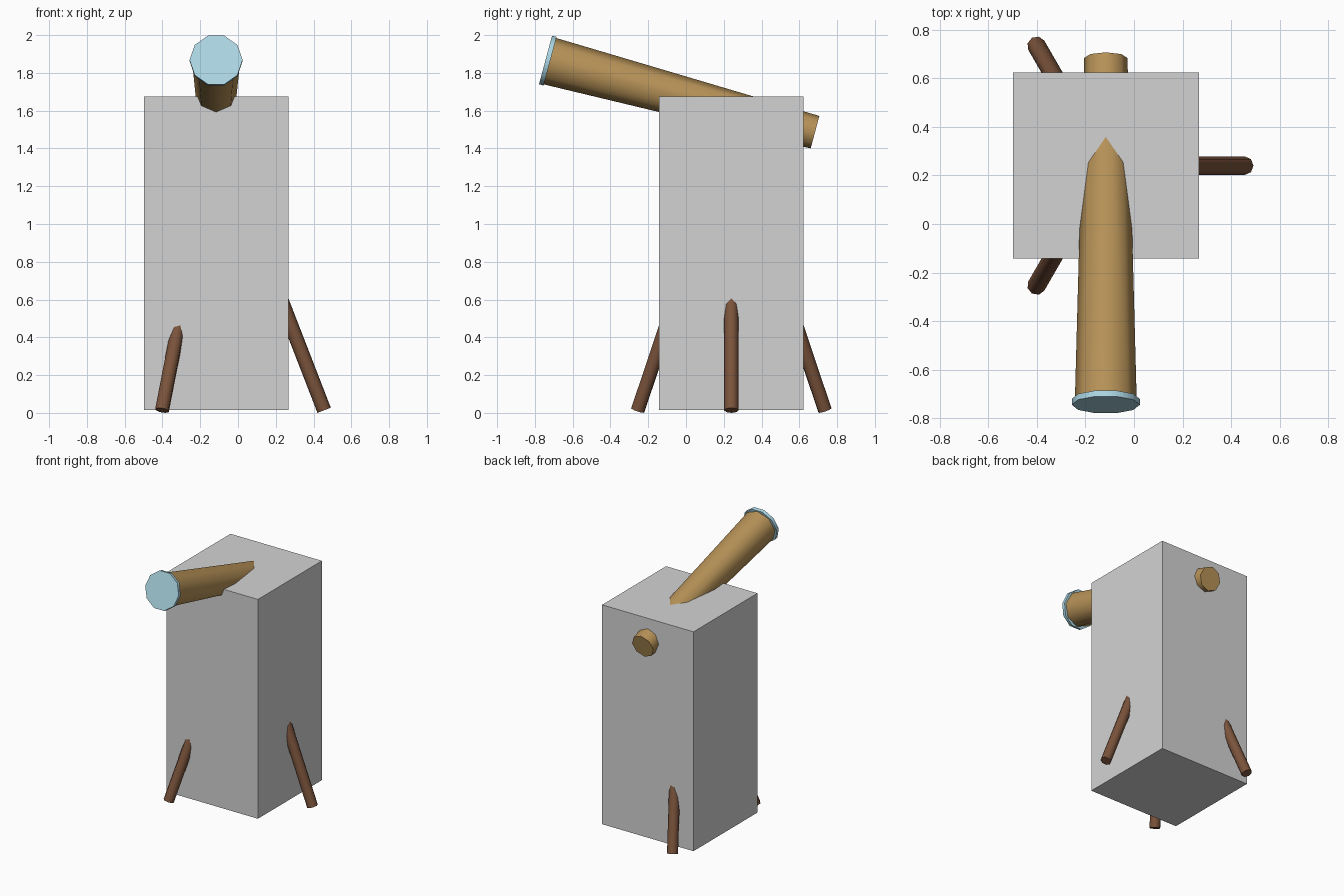
import bpy, bmesh
from math import pi, radians, sin, cos
from mathutils import Matrix, Vector

old = bpy.data.objects.get("Cube")
if old:
    bpy.data.objects.remove(old, do_unlink=True)


def material(name, rgb):
    mat = bpy.data.materials.new(name)
    mat.use_nodes = True
    mat.diffuse_color = (*rgb, 1)
    mat.node_tree.nodes["Principled BSDF"].inputs["Base Color"].default_value = (*rgb, 1)
    return mat


GREY = material("light grey", (0.65, 0.65, 0.65))
BRASS = material("brass tan", (0.479, 0.292, 0.098))
WOOD = material("dark brown", (0.195, 0.087, 0.044))
GLASS = material("pale blue", (0.418, 0.686, 0.791))


def finish(name, bm, mat):
    mesh = bpy.data.meshes.new(name)
    bm.to_mesh(mesh)
    bm.free()
    mesh.materials.append(mat)
    obj = bpy.data.objects.new(name, mesh)
    bpy.context.collection.objects.link(obj)
    return obj


def rod(name, start, rotation, length, r_start, r_end, sides, mat):
    """Capped cone running from start along the rotated z axis, smooth around its side."""
    bm = bmesh.new()
    bmesh.ops.create_cone(bm, cap_ends=True, segments=sides,
                          radius1=r_start, radius2=r_end, depth=length)
    # Put a corner on the local x axis and the base at the origin
    place = (Matrix.Translation(start) @ rotation
             @ Matrix.Translation((0, 0, length / 2)) @ Matrix.Rotation(pi / 2, 4, 'Z'))
    bmesh.ops.transform(bm, matrix=place, verts=bm.verts)
    for face in bm.faces:
        face.smooth = len(face.verts) == 4
    for edge in bm.edges:
        edge.smooth = all(f.smooth for f in edge.link_faces)
    return finish(name, bm, mat)


CENTRE = Vector((-0.116, 0.24, 0))

# Body block
bm = bmesh.new()
bmesh.ops.create_cube(bm, size=1)
bmesh.ops.scale(bm, vec=(0.765, 0.765, 1.66), verts=bm.verts)
bmesh.ops.translate(bm, vec=CENTRE + Vector((0, 0, 0.845)), verts=bm.verts)
finish("body_block", bm, GREY)

# Telescope tube, tilted up toward the front, with the lens disc on its end
aim = Matrix.Rotation(radians(75), 4, 'X')
axis = aim @ Vector((0, 0, 1))
eyepiece = Vector((CENTRE.x, 0.683, 1.486))
tube_length = 1.452
rod("telescope_tube", eyepiece, aim, tube_length, 0.089, 0.127, 8, BRASS)
rod("lens", eyepiece + axis * tube_length, aim, 0.025, 0.14, 0.14, 10, GLASS)

# Three splayed tripod legs
TILT = radians(21.2)
for name, angle in (("left_leg", 0), ("back_right_leg", 120), ("front_right_leg", 240)):
    a = radians(angle)
    foot = CENTRE + Vector((0.572 * cos(a), 0.572 * sin(a), 0.038 * sin(TILT)))
    lean = Matrix.Rotation(a, 4, 'Z') @ Matrix.Rotation(-TILT, 4, 'Y')
    rod(name, foot, lean, 1.56, 0.038, 0.038, 8, WOOD)
